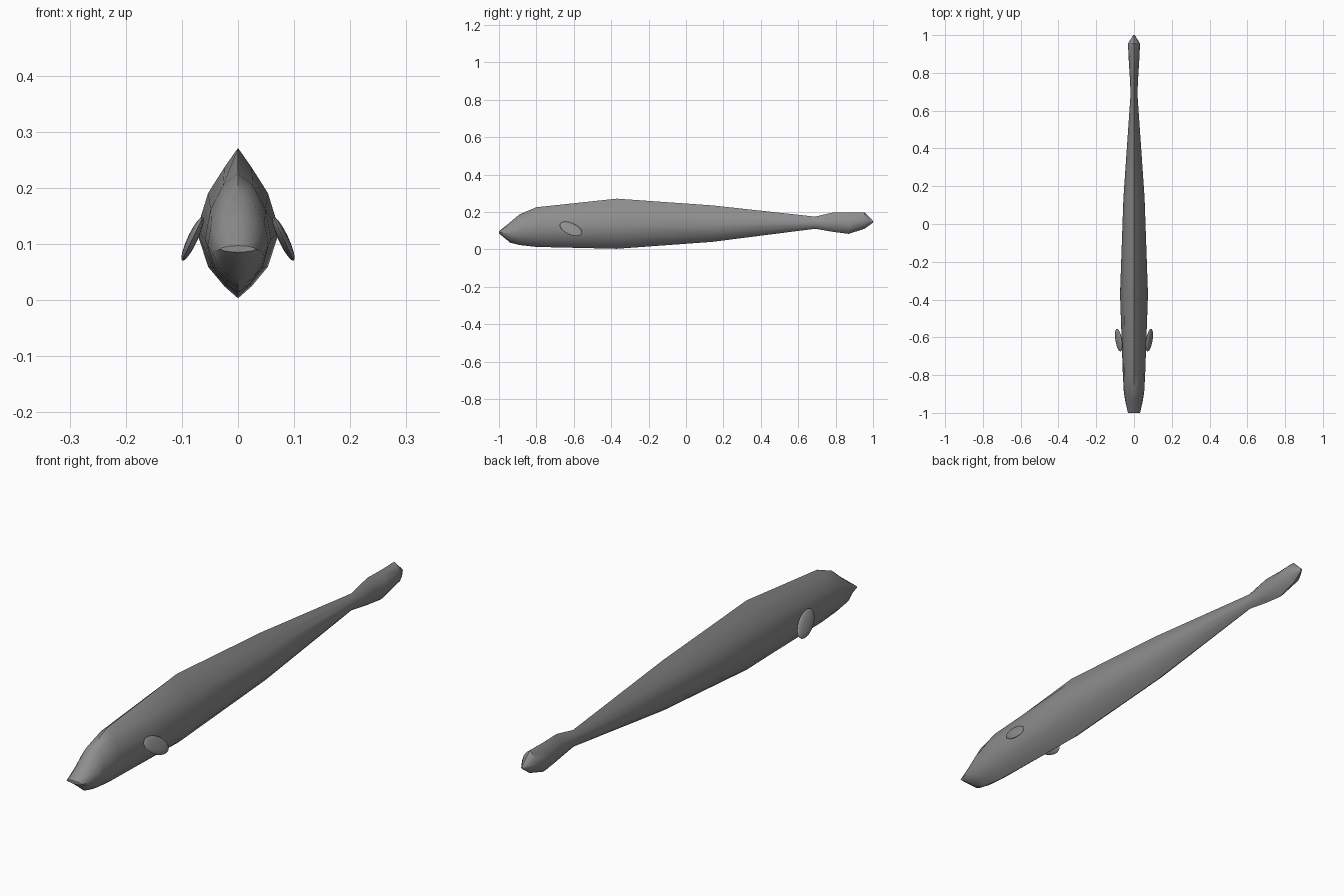
import bpy, bmesh, math
from mathutils import Vector, Matrix

if "Cube" in bpy.data.objects:
    bpy.data.objects.remove(bpy.data.objects["Cube"])

grey = bpy.data.materials.new("slate grey")
grey.diffuse_color = (0.27, 0.27, 0.27, 1)
grey.use_nodes = True
grey.node_tree.nodes["Principled BSDF"].inputs["Base Color"].default_value = grey.diffuse_color


def finish(name, bm, angle):
    bmesh.ops.recalc_face_normals(bm, faces=bm.faces)
    mesh = bpy.data.meshes.new(name)
    bm.to_mesh(mesh)
    bm.free()
    mesh.materials.append(grey)
    ob = bpy.data.objects.new(name, mesh)
    bpy.context.collection.objects.link(ob)
    bpy.ops.object.select_all(action='DESELECT')
    ob.select_set(True)
    bpy.context.view_layer.objects.active = ob
    bpy.ops.object.shade_smooth_by_angle(angle=math.radians(angle))
    return ob


# Half cross-sections from top ridge to keel: (width share, height share)
ROUND = [(0, 1), (.5, .92), (.88, .7), (1, .45), (.76, .21), (.36, .07), (0, 0)]
RIDGED = [(0, 1), (.33, .87), (.72, .70), (1, .45), (.72, .21), (.33, .08), (0, 0)]

# Stations along the body: y, keel z, ridge z, half width, ridged amount
STATIONS = [
    (-1.0, .085, .097, .032, 0),
    (-.94, .036, .145, .046, 0),
    (-.89, .023, .187, .054, 0),
    (-.80, .013, .225, .059, .3),
    (-.37, .003, .271, .074, 1),
    (.14, .040, .235, .056, 1),
    (.69, .110, .175, .018, 1),
    (.79, .093, .198, .023, .8),
    (.87, .083, .196, .028, .6),
    (.955, .110, .197, .032, .6),
    (1.0, .143, .152, .004, .6),
]

# Body with head and tail, lofted through the stations
bm = bmesh.new()
rings = []
for y, lo, hi, w, k in STATIONS:
    half = [(w * (a[0] + (b[0] - a[0]) * k), lo + (hi - lo) * (a[1] + (b[1] - a[1]) * k))
            for a, b in zip(ROUND, RIDGED)]
    loop = half + [(-x, z) for x, z in half[-2:0:-1]]
    rings.append([bm.verts.new((x, y, z)) for x, z in loop])
n = len(rings[0])
for r, s in zip(rings, rings[1:]):
    for i in range(n):
        bm.faces.new((r[i], r[(i + 1) % n], s[(i + 1) % n], s[i]))
bm.faces.new(rings[0])
bm.faces.new(rings[-1])
finish("body", bm, 38)

# Side fins: thin tilted ovals leaning outward
for side, name in ((1, "right_fin"), (-1, "left_fin")):
    bm = bmesh.new()
    bmesh.ops.create_uvsphere(bm, u_segments=20, v_segments=10, radius=1)
    t = math.radians(28)
    along, across = Vector((0, 1, 0)), Vector((.423, 0, -.906))
    long_axis = along * math.cos(t) + across * math.sin(t)
    short_axis = across * math.cos(t) - along * math.sin(t)
    normal = Vector((.906, 0, .423))
    axes = Matrix((long_axis * .066, short_axis * .034, normal * .009)).transposed()
    for v in bm.verts:
        p = axes @ v.co + Vector((.081, -.615, .109))
        v.co = (p.x * side, p.y, p.z)
    finish(name, bm, 60)
